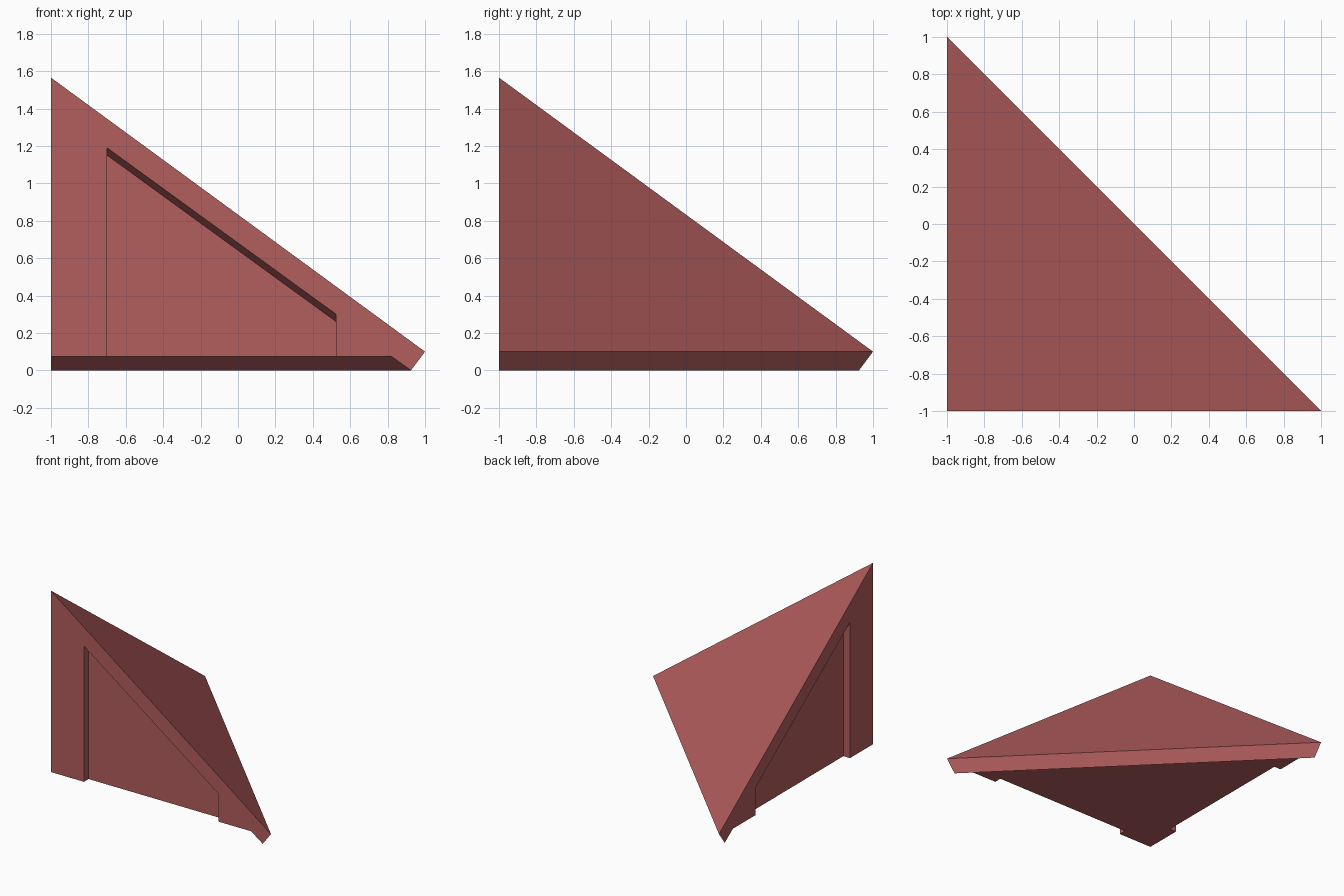
import bpy

if "Cube" in bpy.data.objects:
    bpy.data.objects.remove(bpy.data.objects["Cube"])

APEX, EAVE, BASE = 1.565, 0.10, 0.075   # key heights
DEPTH = 0.06                            # recess depth


def make_object(name, verts, faces):
    mesh = bpy.data.meshes.new(name)
    mesh.from_pydata(verts, [], faces)
    mesh.validate()
    obj = bpy.data.objects.new(name, mesh)
    bpy.context.collection.objects.link(obj)
    return obj


def swap(points):
    """Mirror across the diagonal plane x = y."""
    return [(y, x, z) for x, y, z in points]


# Corner roof body: gable profile on the front, mirrored onto the left side
lip = [(0.82, -1, BASE), (0.925, -1, 0), (1, -1, EAVE)]
verts = [(-1, -1, BASE), (-1, -1, APEX)] + lip + swap(lip)
faces = [
    (0, 2, 3, 4, 1),   # front gable
    (1, 7, 6, 5, 0),   # left gable
    (1, 4, 7),         # roof slope
    (4, 3, 6, 7),      # eave edge
    (3, 2, 5, 6),      # inner lip
    (2, 0, 5),         # underside
]
roof = make_object("roof_corner", verts, faces)


# Gable recess cutters: straight sides, bevelled sloping top, open at the bottom
def section(y):
    drop = 0.04 * (y + 1) / DEPTH
    return [(-0.7, y, -0.1), (0.525, y, -0.1),
            (0.525, y, 0.30 - drop), (-0.7, y, 1.19 - drop)]


front_pts = section(-1 - DEPTH) + section(-1 + DEPTH)
box_faces = [(0, 1, 2, 3), (7, 6, 5, 4), (0, 4, 5, 1),
             (1, 5, 6, 2), (2, 6, 7, 3), (3, 7, 4, 0)]
cutters = [
    make_object("front_recess_cutter", front_pts, box_faces),
    make_object("left_recess_cutter", swap(front_pts),
                [f[::-1] for f in box_faces]),
]
bpy.context.view_layer.objects.active = roof
for cutter in cutters:
    cutter.hide_render = True
    mod = roof.modifiers.new(cutter.name, 'BOOLEAN')
    mod.operation = 'DIFFERENCE'
    mod.solver = 'EXACT'
    mod.object = cutter
    bpy.ops.object.modifier_apply(modifier=mod.name)
    bpy.data.objects.remove(cutter)

# Red roof colour
mat = bpy.data.materials.new("roof_red")
mat.diffuse_color = (0.45, 0.11, 0.11, 1)
mat.use_nodes = True
mat.node_tree.nodes["Principled BSDF"].inputs["Base Color"].default_value = mat.diffuse_color
roof.data.materials.clear()
roof.data.materials.append(mat)
